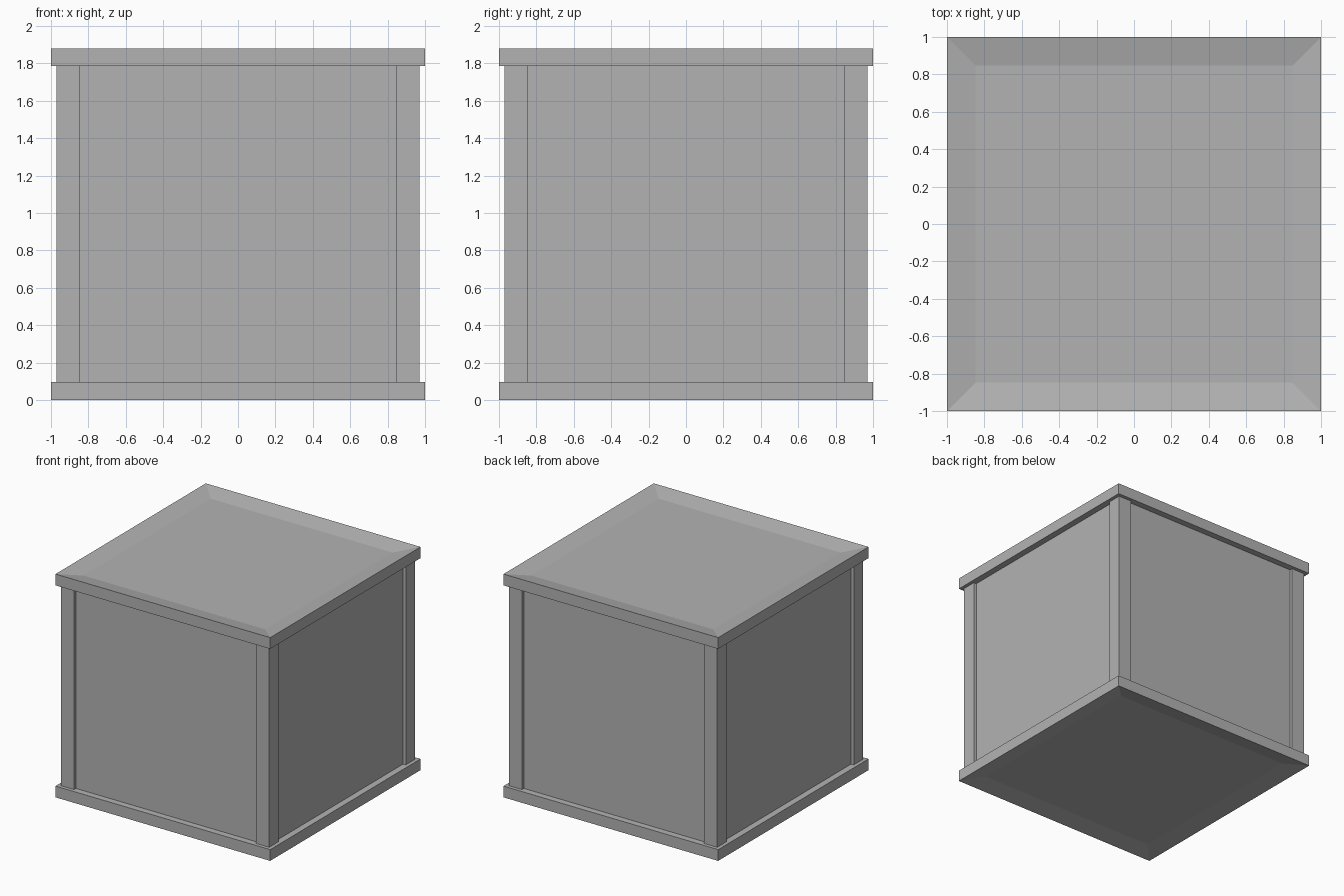
import bpy
import bmesh
from mathutils import Matrix, Vector

old = bpy.data.objects.get("Cube")
if old:
    bpy.data.objects.remove(old, do_unlink=True)

HEIGHT = 1.88
SLAB = 0.095
OPENING = 0.847
RECESS = 0.03

grey = bpy.data.materials.new("plain grey")
grey.use_nodes = True
colour = (0.45, 0.45, 0.45, 1)
grey.diffuse_color = colour
grey.node_tree.nodes["Principled BSDF"].inputs["Base Color"].default_value = colour


def box(name, low, high, recess_dir=0):
    """Box between two corners; recess_dir sinks a panel in its top (1) or bottom (-1)."""
    low, high = Vector(low), Vector(high)
    bm = bmesh.new()
    bmesh.ops.create_cube(bm, size=1, matrix=Matrix.Translation((low + high) / 2)
                          @ Matrix.Diagonal((*(high - low), 1)))
    if recess_dir:
        bm.normal_update()
        face = next(f for f in bm.faces if f.normal.z * recess_dir > 0.9)
        bmesh.ops.inset_region(bm, faces=[face], thickness=1 - OPENING, use_even_offset=True)
        bmesh.ops.translate(bm, verts=face.verts, vec=(0, 0, -RECESS * recess_dir))
    mesh = bpy.data.meshes.new(name)
    bm.to_mesh(mesh)
    bm.free()
    mesh.materials.append(grey)
    obj = bpy.data.objects.new(name, mesh)
    bpy.context.collection.objects.link(obj)


# Base and lid frames with sunken panels
box("base_frame", (-1, -1, 0), (1, 1, SLAB), -1)
box("lid_frame", (-1, -1, HEIGHT - SLAB), (1, 1, HEIGHT), 1)

# Side panels
WALL = 0.945
box("side_panels", (-WALL, -WALL, SLAB), (WALL, WALL, HEIGHT - SLAB))

# Corner posts
POST = 0.97
for y_name, y in (("front", -POST), ("back", OPENING)):
    for x_name, x in (("right", -POST), ("left", OPENING)):
        width = POST - OPENING
        box(f"{y_name}_{x_name}_post", (x, y, SLAB), (x + width, y + width, HEIGHT - SLAB))
